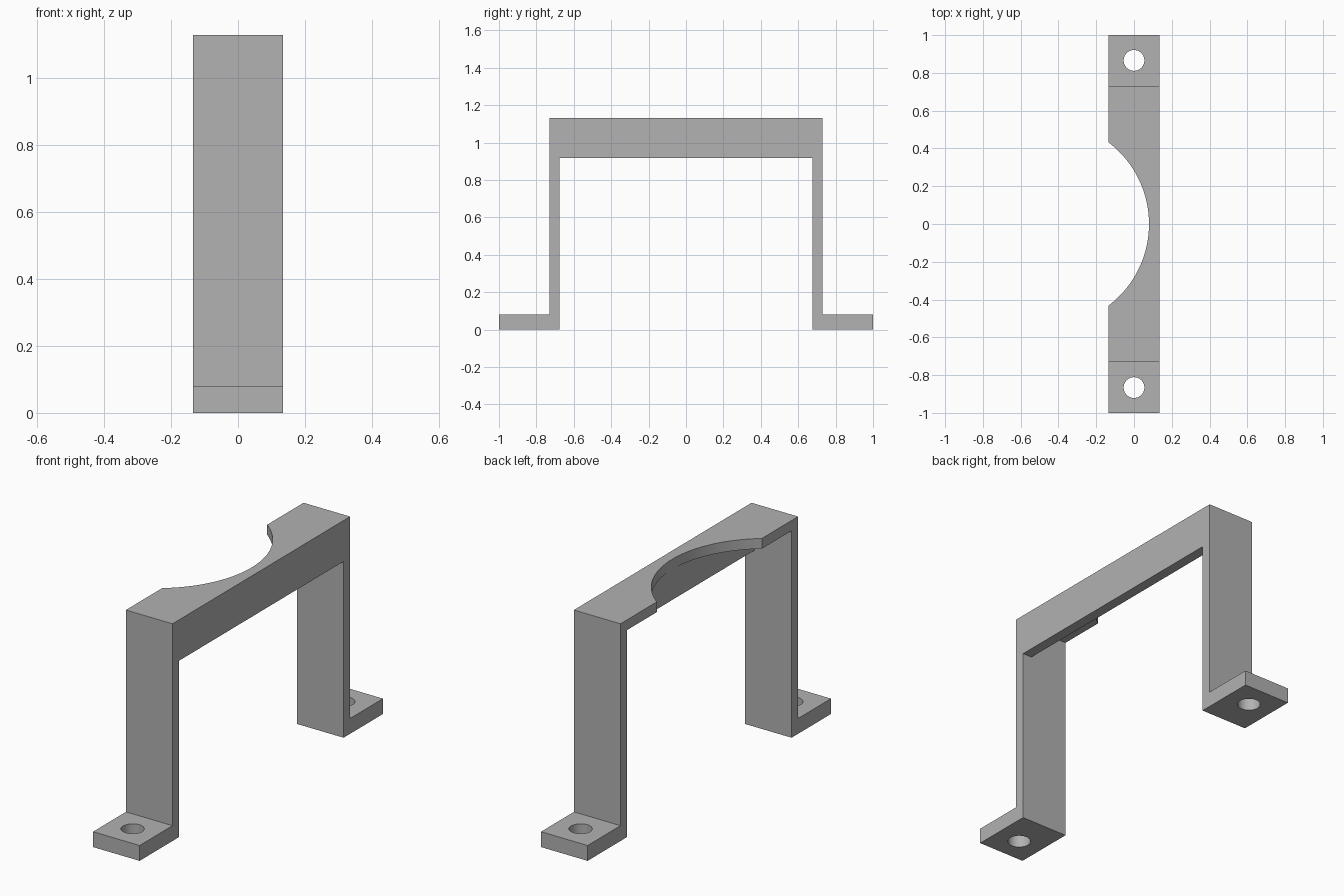
import bpy
import bmesh
from mathutils import Vector

cube = bpy.data.objects.get("Cube")
if cube:
    bpy.data.objects.remove(cube, do_unlink=True)

T = 0.0535           # wall thickness
HALF_W = 0.134       # half width of the strap
HEIGHT = 1.13
LEG_Y = 0.73         # outer face of the legs
FOOT_T = 0.08
RAIL_H = 0.213

grey = bpy.data.materials.new("plain grey")
grey.use_nodes = True
grey.diffuse_color = (0.445, 0.445, 0.445, 1)
grey.node_tree.nodes["Principled BSDF"].inputs["Base Color"].default_value = grey.diffuse_color


def make_object(name, bm):
    bmesh.ops.recalc_face_normals(bm, faces=bm.faces)
    mesh = bpy.data.meshes.new(name)
    bm.to_mesh(mesh)
    bm.free()
    mesh.materials.append(grey)
    obj = bpy.data.objects.new(name, mesh)
    bpy.context.collection.objects.link(obj)
    return obj


def box(name, low, high):
    bm = bmesh.new()
    bmesh.ops.create_cube(bm, size=1)
    low, high = Vector(low), Vector(high)
    bmesh.ops.scale(bm, vec=high - low, verts=bm.verts)
    bmesh.ops.translate(bm, vec=(low + high) / 2, verts=bm.verts)
    return make_object(name, bm)


def cylinder(name, x, y, z, radius, depth, sides):
    bm = bmesh.new()
    bmesh.ops.create_cone(bm, cap_ends=True, segments=sides, radius1=radius,
                          radius2=radius, depth=depth)
    bmesh.ops.translate(bm, vec=(x, y, z), verts=bm.verts)
    return make_object(name, bm)


def combine(target, tool, operation):
    mod = target.modifiers.new(operation.title(), "BOOLEAN")
    mod.operation = operation
    mod.solver = "EXACT"
    mod.object = tool
    bpy.context.view_layer.objects.active = target
    bpy.ops.object.modifier_apply(modifier=mod.name)
    bpy.data.objects.remove(tool, do_unlink=True)


# Bent strap: feet, legs and top plate as one side profile, mirrored in y
half = [(LEG_Y - T, HEIGHT - T), (LEG_Y - T, 0), (1, 0), (1, FOOT_T),
        (LEG_Y, FOOT_T), (LEG_Y, HEIGHT)]
outline = half + [(-y, z) for y, z in reversed(half)]
bm = bmesh.new()
face = bm.faces.new([bm.verts.new((-HALF_W, y, z)) for y, z in outline])
side = bmesh.ops.extrude_face_region(bm, geom=[face])
moved = [v for v in side["geom"] if isinstance(v, bmesh.types.BMVert)]
bmesh.ops.translate(bm, vec=(2 * HALF_W, 0, 0), verts=moved)
bracket = make_object("bracket", bm)

# Stiffening rail along one edge, below the top plate
rail = box("rail", (HALF_W - T, -LEG_Y + T / 2, HEIGHT - RAIL_H),
           (HALF_W, LEG_Y - T / 2, HEIGHT - T / 2))
combine(bracket, rail, "UNION")

# Round notch in the top plate
notch_r = 0.543
combine(bracket, cylinder("notch", HALF_W - T - 0.001 - notch_r, 0, HEIGHT,
                          notch_r, 0.3, 128), "DIFFERENCE")

# Screw holes in the feet
for y in (-0.866, 0.866):
    combine(bracket, cylinder("hole", 0, y, FOOT_T / 2, 0.055, 0.3, 48), "DIFFERENCE")

bpy.ops.object.select_all(action="DESELECT")
bracket.select_set(True)
bpy.context.view_layer.objects.active = bracket
bpy.ops.object.shade_smooth_by_angle()
